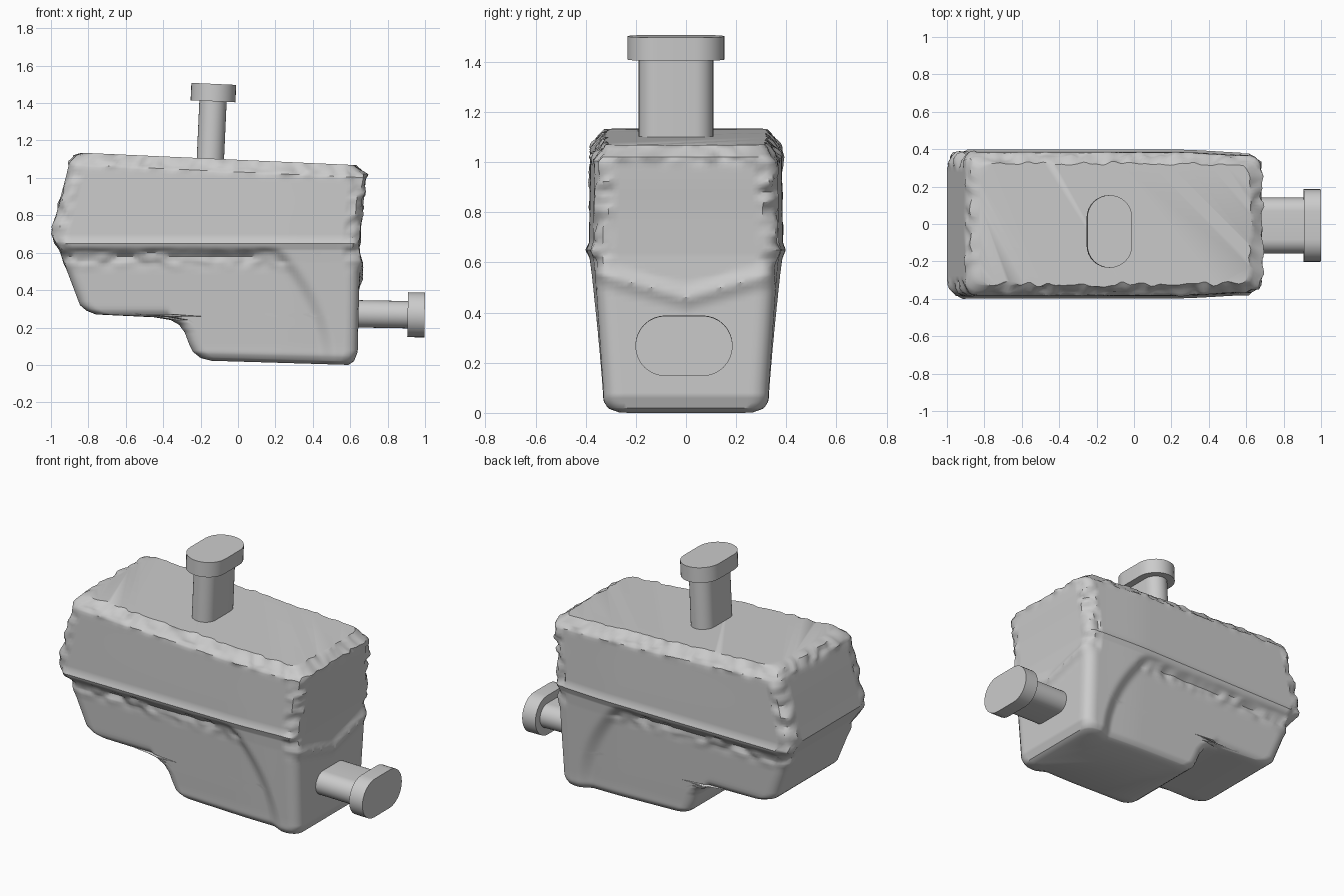
import bpy, bmesh, math
from mathutils import Matrix, Vector, noise

cube = bpy.data.objects.get("Cube")
if cube:
    bpy.data.objects.remove(cube, do_unlink=True)

grey = bpy.data.materials.new("plain grey")
grey.use_nodes = True
COLOUR = (0.6, 0.6, 0.6, 1)
grey.diffuse_color = COLOUR
for node in grey.node_tree.nodes:
    if node.type == 'BSDF_PRINCIPLED':
        node.inputs["Base Color"].default_value = COLOUR


def finish(name, bm, angle):
    """Turn a bmesh into a shaded object."""
    bmesh.ops.recalc_face_normals(bm, faces=bm.faces[:])
    mesh = bpy.data.meshes.new(name)
    bm.to_mesh(mesh)
    bm.free()
    mesh.materials.append(grey)
    mesh.shade_smooth()
    mesh.set_sharp_from_angle(angle=math.radians(angle))
    obj = bpy.data.objects.new(name, mesh)
    bpy.context.scene.collection.objects.link(obj)
    return obj


def smooth(a, b, v):
    t = min(1, max(0, (v - a) / (b - a)))
    return t * t * (3 - 2 * t)


def lookup(table, z):
    for (z0, v0), (z1, v1) in zip(table, table[1:]):
        if z <= z1:
            return v0 + (v1 - v0) * (z - z0) / (z1 - z0)
    return table[-1][1]


# Body outline by height: left-hand end, right-hand end and half width
TOP = 1.135
LOW_END = [(0, -.14), (.015, -.2), (.05, -.24), (.1, -.262), (.17, -.285),
           (.215, -.315), (.24, -.36), (.255, -.45), (.27, -.76), (.29, -.81),
           (.32, -.845), (.61, -.955), (.7, -1), (1.08, -.9), (1.12, -.87), (TOP, -.83)]
HIGH_END = [(0, .59), (.02, .62), (.07, .64), (.5, .65), (.63, .65),
            (1.09, .685), (TOP, .62)]
HALF = [(0, .34), (.1, .345), (.55, .378), (.615, .385), (.65, .398),
        (.68, .387), (1.07, .382), (TOP, .325)]


def side_width(x, z):
    """Half width with rounded underside and the sunken lower panel."""
    w = lookup(HALF, z) * (1 - .05 * smooth(.2, .7, x))
    floor = .25 * (1 - smooth(-.38, -.26, x))
    d = min(.06, max(0, .06 - (z - floor)))
    w -= .06 - math.sqrt(.06 ** 2 - d * d)
    edge = .53 - .28 * (z / .62) ** 2
    panel = (1 - smooth(.58, .635, z)) * (1 - smooth(edge - .1, edge, x))
    rough = smooth(.5, .56, z) * panel
    return w - .035 * panel + .02 * rough * noise.noise(Vector((x * 14, 0, z * 20)))


def ring(z):
    l, r, w = (lookup(t, z) for t in (LOW_END, HIGH_END, HALF))
    c = .065
    corners = [(r - c, w - c, 0), (l + c, w - c, 1), (l + c, c - w, 2), (r - c, c - w, 3)]
    arcs = []
    for cx, cy, quarter in corners:
        angles = [(quarter + i / 4) * math.pi / 2 for i in range(5)]
        arcs.append([Vector((cx + c * math.cos(a), cy + c * math.sin(a), z)) for a in angles])
    points = []
    for i, arc in enumerate(arcs):
        points += [(p, True) for p in arc]
        start, end = arc[-1], arcs[(i + 1) % 4][0]
        count = 30 if i % 2 else 80
        points += [(start.lerp(end, k / count), False) for k in range(1, count)]
    out = []
    for p, is_corner in points:
        x, y = p.x, p.y * side_width(p.x, z) / w
        # Raised V seam on the end face
        if p.x > r - .03:
            seam = .46 + .1 * min(1, abs(y) / .36)
            x += .02 * max(0, 1 - abs(z - seam) / .05)
        # Chipped rim and upright corners
        chip = smooth(1.05, 1.09, z)
        if is_corner:
            chip = max(chip, smooth(.45, .65, z))
        n = noise.noise(Vector((p.x * 18, p.y * 18, z * 18)))
        inward = Vector((x + .15, y, 0))
        inward.x = math.copysign(max(0, abs(inward.x) - .55), inward.x)
        inward.y = math.copysign(max(0, abs(inward.y) - .1), inward.y)
        if inward.length > 0:
            inward.normalize()
        x -= inward.x * chip * (.022 * n + .002)
        y -= inward.y * chip * (.022 * n + .002)
        # Sloping top and slightly sloping underside
        h = z - .045 * (x + .85) * smooth(.75, 1.06, z)
        h += .03 * (.6 - x) * max(0, 1 - z / .2)
        out.append((x, y, h))
    return out


levels = {round(i * .02, 3) for i in range(56)}
levels |= {z for t in (LOW_END, HIGH_END, HALF) for z, _ in t}
body = bmesh.new()
rings = [[body.verts.new(p) for p in ring(z)] for z in sorted(levels)]
for a, b in zip(rings, rings[1:]):
    for i in range(len(a)):
        j = (i + 1) % len(a)
        body.faces.new((a[i], a[j], b[j], b[i]))
body.faces.new(rings[-1])
body.faces.new(rings[0][::-1])
finish("tank_body", body, 35)


def slot_prism(name, half_thick, half_long, start, end, frame):
    """Round-ended bar along the local z axis of a frame."""
    bm = bmesh.new()
    straight = half_long - half_thick
    outline = []
    for side in (0, 1):
        for i in range(17):
            a = math.pi * (side + i / 16)
            outline.append((half_thick * math.cos(a),
                            half_thick * math.sin(a) + (straight if side == 0 else -straight)))
    face = bm.faces.new([bm.verts.new((x, y, start)) for x, y in outline])
    new = bmesh.ops.extrude_face_region(bm, geom=[face], use_keep_orig=True)["geom"]
    verts = [v for v in new if isinstance(v, bmesh.types.BMVert)]
    bmesh.ops.translate(bm, verts=verts, vec=(0, 0, end - start))
    bm.transform(frame)
    return finish(name, bm, 30)


# Two capped spouts
def spout(name, place, tilt, neck, tip):
    frame = Matrix.Translation(place) @ Matrix.Rotation(math.radians(tilt), 4, 'Y')
    slot_prism(name + "_neck", .073, .149, 0, neck + .01, frame)
    slot_prism(name + "_cap", .12, .194, neck, tip, frame)


spout("top_spout", (-.15, -.04, 1.05), 2.6, .36, .453)
spout("side_spout", (.6, -.008, .274), 91, .307, .398)
